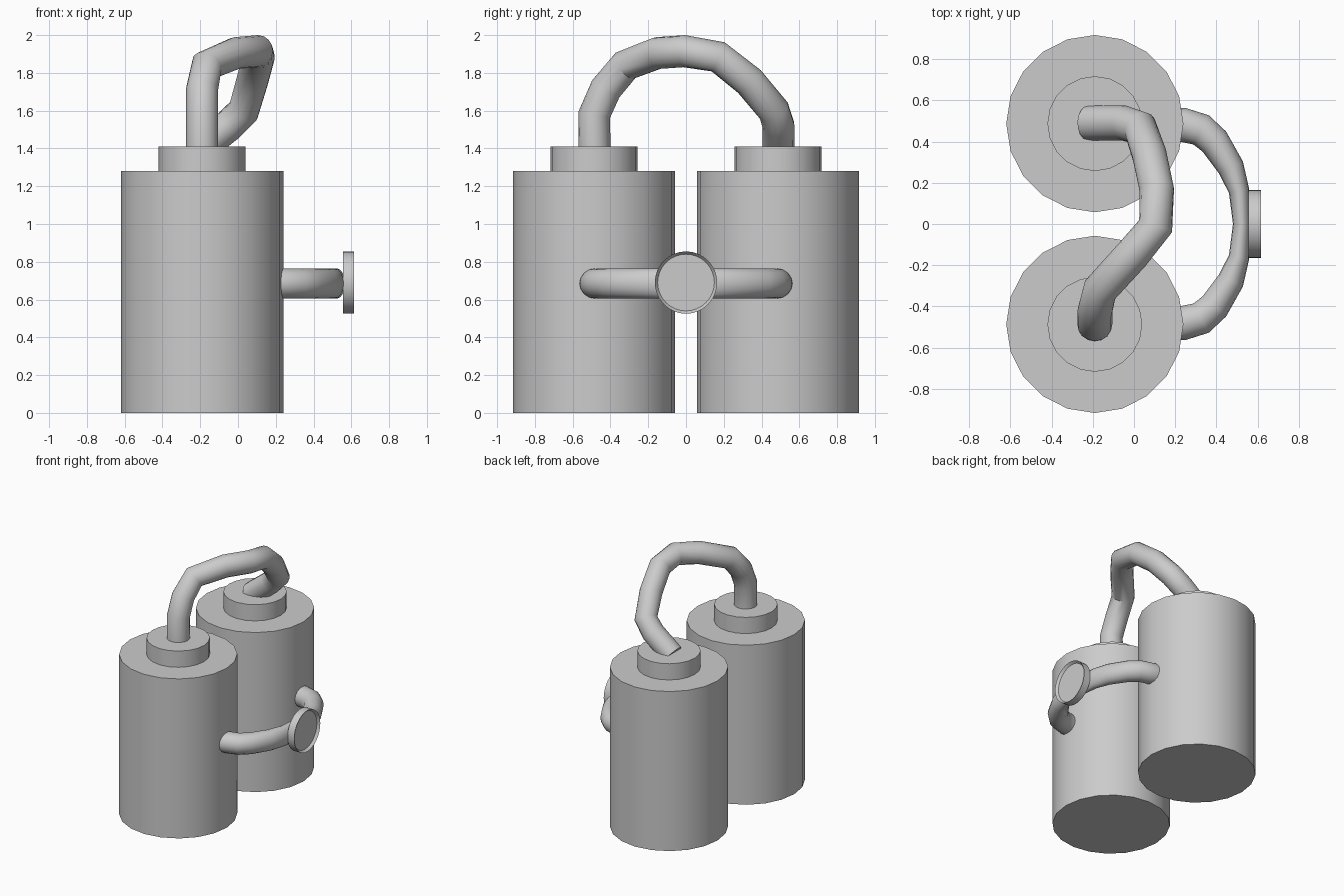
import bpy, bmesh, math
from mathutils import Vector, Matrix

if "Cube" in bpy.data.objects:
    bpy.data.objects.remove(bpy.data.objects["Cube"])

TX, TY = -0.19, 0.487


def finish(bm, name, angle=40):
    bmesh.ops.recalc_face_normals(bm, faces=bm.faces[:])
    me = bpy.data.meshes.new(name)
    bm.to_mesh(me)
    bm.free()
    ob = bpy.data.objects.new(name, me)
    bpy.context.collection.objects.link(ob)
    bpy.ops.object.select_all(action='DESELECT')
    ob.select_set(True)
    bpy.context.view_layer.objects.active = ob
    bpy.ops.object.shade_smooth_by_angle(angle=math.radians(angle))
    return ob


def cylinder(bm, r, depth, matrix, sides):
    return bmesh.ops.create_cone(bm, cap_ends=True, segments=sides, radius1=r,
                                 radius2=r, depth=depth, matrix=matrix)


def tube(name, path, height, widths, side, sides=16):
    """Sweep an ellipse along a path; 'side' is the starting height axis."""
    pts = [Vector(p) for p in path]
    bm = bmesh.new()
    rings, u = [], Vector(side)
    for i, p in enumerate(pts):
        a = (p - pts[i - 1]).normalized() if i else Vector()
        b = (pts[i + 1] - p).normalized() if i < len(pts) - 1 else Vector()
        t = (a + b).normalized()
        u = (u - t * u.dot(t)).normalized()
        v = t.cross(u)
        rings.append([bm.verts.new(p + u * height * math.cos(k * math.tau / sides)
                                   + v * widths[i] * math.sin(k * math.tau / sides))
                      for k in range(sides)])
    for r0, r1 in zip(rings, rings[1:]):
        for k in range(sides):
            j = (k + 1) % sides
            bm.faces.new((r0[k], r0[j], r1[j], r1[k]))
    bm.faces.new(rings[0])
    bm.faces.new(rings[-1])
    return finish(bm, name)


# Two tanks with raised caps
for label, s in (("front", -1), ("back", 1)):
    for part, r, z0, z1 in (("tank", 0.43, 0, 1.28), ("cap", 0.23, 1.28, 1.41)):
        bm = bmesh.new()
        cylinder(bm, r, z1 - z0, Matrix.Translation((TX, s * TY, (z0 + z1) / 2)), 20)
        finish(bm, f"{label}_{part}")

# Bent hose joining the two caps
hose = [(TX, -0.485, 1.38), (TX, -0.485, 1.58), (TX, -0.425, 1.715),
        (-0.165, -0.32, 1.84), (-0.01, -0.15, 1.905), (0.105, -0.01, 1.915),
        (0.11, 0.17, 1.885), (0.075, 0.335, 1.755), (0.03, 0.465, 1.60),
        (-0.05, 0.49, 1.52), (TX, 0.49, 1.41), (-0.22, 0.49, 1.385)]
tube("top_hose", hose, 0.085, [0.085] * len(hose), (1, 0, 0))

# Side pipe joining the tanks, flattened towards its middle
half = [(0.15, 0.485, 0.083), (0.24, 0.48, 0.083), (0.325, 0.457, 0.08),
        (0.39, 0.40, 0.075), (0.47, 0.275, 0.065), (0.51, 0.16, 0.05)]
full = [(x, -y, w) for x, y, w in half] + [(0.523, 0, 0.043)] + half[::-1]
tube("side_pipe", [(x, y, 0.685) for x, y, w in full], 0.08,
     [w for x, y, w in full], (0, 0, 1))

# Round dial with a thin rim and recessed face
bm = bmesh.new()
cylinder(bm, 0.165, 0.06,
         Matrix.Translation((0.585, 0, 0.69)) @ Matrix.Rotation(math.pi / 2, 4, 'Y'), 32)
bm.normal_update()
face = max(bm.faces, key=lambda f: f.calc_center_median().x)
bmesh.ops.inset_region(bm, faces=[face], thickness=0.015)
bmesh.ops.translate(bm, verts=face.verts[:], vec=(-0.02, 0, 0))
finish(bm, "dial")
